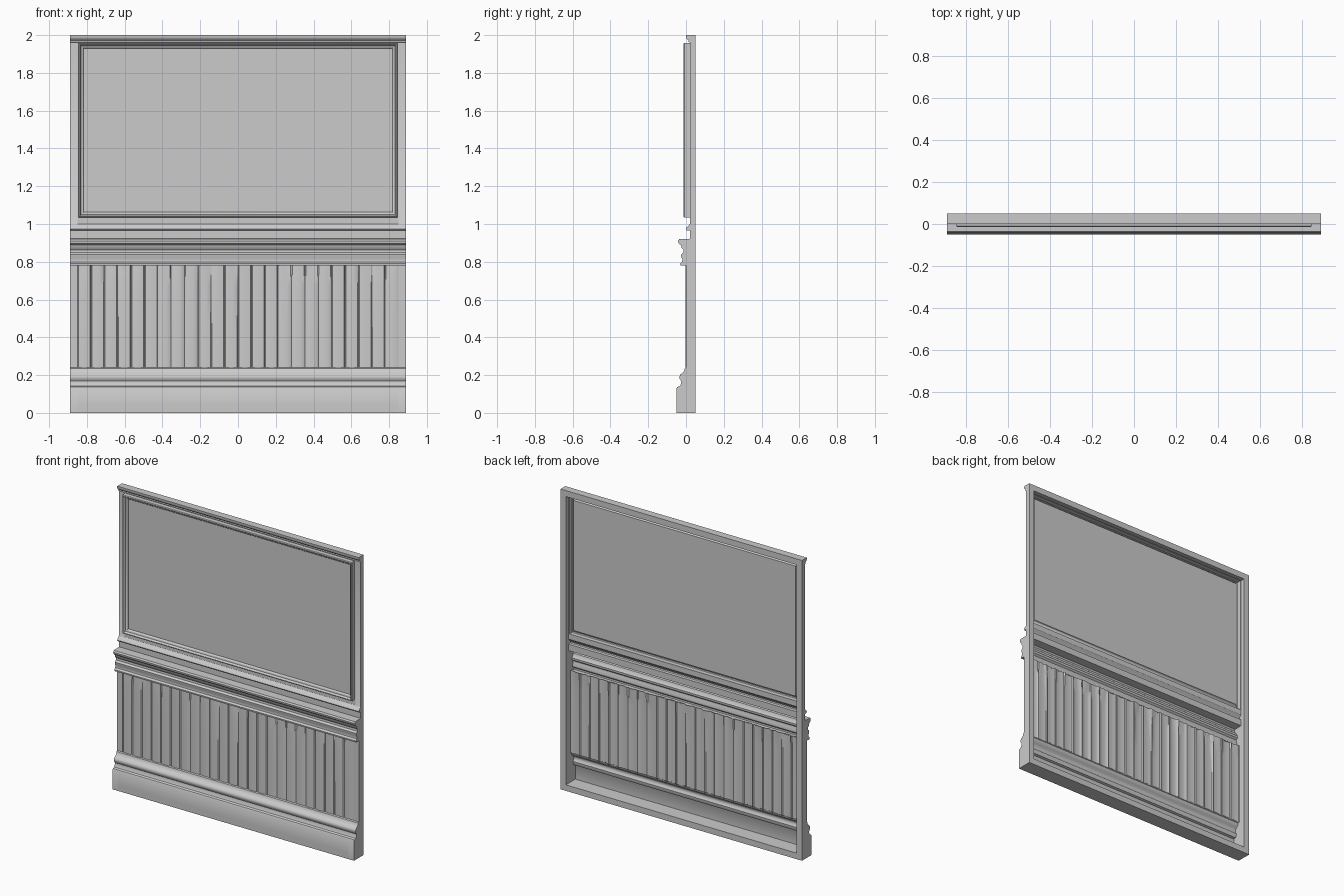
import bpy, bmesh, math, random

if "Cube" in bpy.data.objects:
    bpy.data.objects.remove(bpy.data.objects["Cube"])

random.seed(4)
W, IN, BACK = 0.89, 0.85, 0.05     # half width, half width inside the rim, back plane
RIM = 0.04

# moulding profiles as (y, z), bottom to top
SKIRTING = [(-0.05, RIM), (-0.05, 0.13), (-0.046, 0.137), (-0.032, 0.142), (-0.026, 0.155),
            (-0.025, 0.168), (-0.033, 0.18), (-0.035, 0.192), (-0.03, 0.203), (-0.018, 0.212),
            (-0.01, 0.222), (-0.007, 0.235), (0.0, 0.24)]
RAIL = [(0.0, 0.78), (-0.03, 0.78), (-0.031, 0.79), (-0.021, 0.80), (-0.019, 0.812),
        (-0.025, 0.825), (-0.026, 0.838), (-0.014, 0.848), (-0.013, 0.862), (-0.024, 0.875),
        (-0.027, 0.888), (-0.04, 0.898), (-0.042, 0.91), (-0.036, 0.92), (0.02, 0.922)]
BEAD = [(0.02, 0.922), (0.02, 0.965), (0.003, 0.967), (0.0, 0.974), (0.004, 0.983),
        (0.014, 0.991), (0.02, 1.0)]
CROWN = [(0.02, 1.96), (0.012, 1.964), (0.014, 1.972), (0.004, 1.98), (0.0, 1.988), (0.0, 2.0)]


def finish(name, bm, solid=False):
    if solid:
        bmesh.ops.recalc_face_normals(bm, faces=bm.faces)
    bmesh.ops.triangulate(bm, faces=[f for f in bm.faces if len(f.verts) > 4])
    me = bpy.data.meshes.new(name)
    bm.to_mesh(me)
    bm.free()
    ob = bpy.data.objects.new(name, me)
    bpy.context.collection.objects.link(ob)
    bpy.ops.object.select_all(action='DESELECT')
    ob.select_set(True)
    bpy.context.view_layer.objects.active = ob
    bpy.ops.object.shade_smooth_by_angle(angle=math.radians(35))
    return ob


def grid(name, rows):
    """Sheet through rows of points; rows go up, points go left to right."""
    bm = bmesh.new()
    vs = [[bm.verts.new(p) for p in r] for r in rows]
    for a, b in zip(vs, vs[1:]):
        for i in range(len(a) - 1):
            bm.faces.new((a[i], a[i + 1], b[i + 1], b[i]))
    return finish(name, bm)


def strip(name, prof):
    return grid(name, [[(-IN, y, z), (IN, y, z)] for y, z in prof])


def prism(name, outline, x0, x1):
    """Solid of a (y, z) outline extruded along x."""
    bm = bmesh.new()
    f = bm.faces.new([bm.verts.new((x0, y, z)) for y, z in outline])
    r = bmesh.ops.extrude_face_region(bm, geom=[f])
    for v in r['geom']:
        if isinstance(v, bmesh.types.BMVert):
            v.co.x = x1
    return finish(name, bm, True)


# side posts carry the whole silhouette and close the ends
outline = [(-0.05, 0.0)] + SKIRTING[1:] + RAIL + BEAD[1:] + CROWN + [(BACK, 2.0), (BACK, 0.0)]
prism("left_post", outline, -W, -IN)
prism("right_post", outline, IN, W)

# bottom rail and crowned top rail of the rim
prism("bottom_rail", [(-0.05, 0), (-0.05, RIM), (BACK, RIM), (BACK, 0)], -IN, IN)
prism("top_rail", CROWN + [(BACK, 2.0), (BACK, 1.96)], -IN, IN)

# horizontal mouldings, open at the back
strip("skirting_board", SKIRTING)
strip("chair_rail", RAIL)
strip("rail_bead", BEAD)

# vertical planks with shallow grooves and a worn upper edge
N = 24
cols = []
for i in range(N):
    tilt = random.uniform(-0.0015, 0.0015)
    for t, y in ((0.0, 0.006), (0.07, 0.001), (0.36, -0.001), (0.64, -0.001), (0.93, 0.001)):
        cols.append((-IN + 2 * IN * (i + t) / N, y + (tilt if t else 0)))
cols.append((IN, 0.004))
wear = [random.choice((0, 0, 0, 0.003, 0.008)) for _ in cols]
rows = []
for z, k in ((0.235, 0), (0.45, 0), (0.68, 0), (0.73, 0.4), (0.785, 1)):
    rows.append([(x, y + k * w, z) for (x, y), w in zip(cols, wear)])
grid("planks", rows)

# upper panel: nested rectangles forming the raised picture moulding and pane
bm = bmesh.new()
rings = [(IN, 1.0, 1.96, 0.02)]
for inset, y in ((0, 0.02), (0, -0.009), (0.004, -0.014), (0.008, -0.014), (0.012, -0.008),
                 (0.015, 0.0), (0.022, 0.002), (0.027, 0.008), (0.028, 0.015)):
    rings.append((0.845 - inset, 1.035 + inset, 1.958 - inset, y))
loops = [[bm.verts.new((x, y, z)) for x, z in ((-h, z0), (h, z0), (h, z1), (-h, z1))]
         for h, z0, z1, y in rings]
for a, b in zip(loops, loops[1:]):
    for i in range(4):
        j = (i + 1) % 4
        bm.faces.new((a[i], a[j], b[j], b[i]))
bm.faces.new(loops[-1])
finish("upper_panel", bm)
